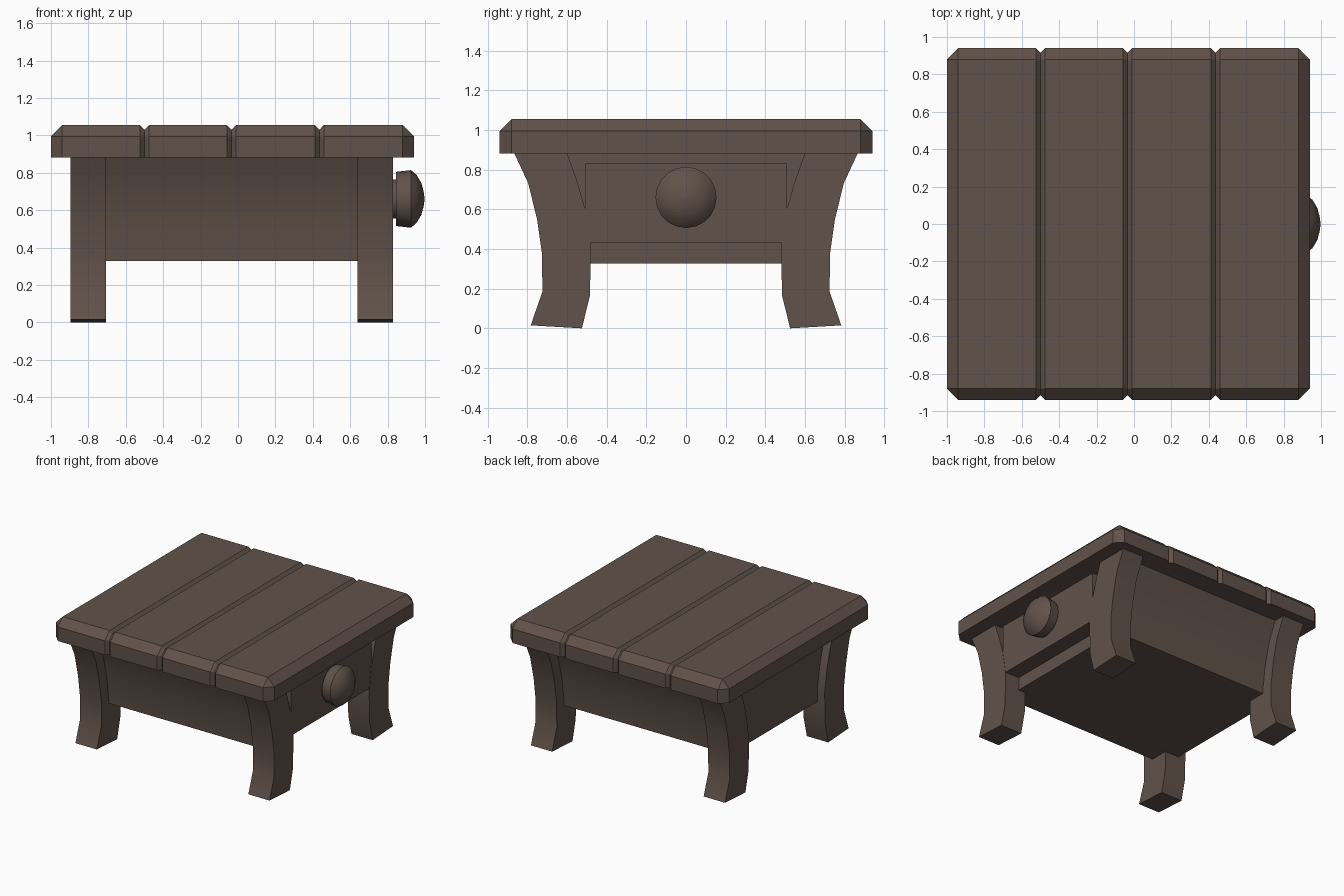
import bpy, bmesh, math

if "Cube" in bpy.data.objects:
    bpy.data.objects.remove(bpy.data.objects["Cube"])

wood = bpy.data.materials.new("dark_wood")
wood.diffuse_color = (0.12, 0.085, 0.069, 1)
wood.use_nodes = True
wood.node_tree.nodes["Principled BSDF"].inputs["Base Color"].default_value = wood.diffuse_color


def loft(name, rings, smooth=False):
    """Join equal-sized rings of points into a closed solid."""
    bm = bmesh.new()
    vs = [[bm.verts.new(p) for p in r] for r in rings]
    n = len(rings[0])
    for a, b in zip(vs, vs[1:]):
        for i in range(n):
            j = (i + 1) % n
            bm.faces.new((a[i], a[j], b[j], b[i]))
    bm.faces.new(vs[0])
    bm.faces.new(vs[-1])
    bmesh.ops.remove_doubles(bm, verts=bm.verts, dist=1e-4)
    bmesh.ops.recalc_face_normals(bm, faces=bm.faces)
    me = bpy.data.meshes.new(name)
    bm.to_mesh(me)
    bm.free()
    ob = bpy.data.objects.new(name, me)
    bpy.context.collection.objects.link(ob)
    me.materials.append(wood)
    if smooth:
        bpy.ops.object.select_all(action='DESELECT')
        ob.select_set(True)
        bpy.context.view_layer.objects.active = ob
        bpy.ops.object.shade_smooth_by_angle(angle=math.radians(30))
    return ob


def extrude_x(name, profile, x0, x1, smooth=False):
    return loft(name, [[(x, y, z) for y, z in profile] for x in (x0, x1)], smooth)


# Table top: chamfered slab with V grooves between the planks
Y, Z0, Z1, C = 0.94, 0.882, 1.055, 0.06


def slab_ring(x, d):
    half = [(Y - d, Z0), (Y - d, Z1 - C), (Y - C, Z1 - d)]
    return [(x, y, z) for y, z in half] + [(x, -y, z) for y, z in reversed(half)]


stations = [(-1, C), (-1 + C, 0)]
for gx in (-0.5, -0.035, 0.435):
    stations += [(gx - 0.024, 0), (gx, 0.025), (gx + 0.024, 0)]
stations += [(0.94 - C, 0), (0.94, C)]
loft("plank_top", [slab_ring(x, d) for x, d in stations])

# Four curved legs
outer = [(0.867, 0.885), (0.795, 0.73), (0.75, 0.545), (0.726, 0.375),
         (0.724, 0.185), (0.783, 0.015)]
inner = [(0.525, 0), (0.484, 0.165), (0.48, 0.42), (0.51, 0.605),
         (0.55, 0.745), (0.6, 0.885)]
for end, x0, x1 in (("back", -0.895, -0.705), ("drawer", 0.64, 0.828)):
    for side, s in (("left", -1), ("right", 1)):
        extrude_x(f"{end}_{side}_leg", [(s * y, z) for y, z in outer + inner],
                  x0, x1, True)

# Carcass whose sides follow the leg curve
flank = [(y - 0.093, z) for y, z in outer[:4]] + [(0.63, 0.327)]
extrude_x("carcass", flank + [(-y, z) for y, z in reversed(flank)],
          -0.83, 0.70, True)

# Drawer front, flush with the leg faces
extrude_x("drawer_front", [(-0.51, 0.43), (0.51, 0.43), (0.51, 0.832), (-0.51, 0.832)],
          0.68, 0.826)

# Round knob, turned about the x axis
knob = [(0.81, 0.105), (0.845, 0.105), (0.846, 0.145), (0.925, 0.154),
        (0.955, 0.128), (0.98, 0.085), (0.992, 0.042), (0.998, 0.0)]
N = 20
loft("drawer_knob", [[(x, max(r, 1e-3) * math.cos(2 * math.pi * i / N),
                       0.66 + max(r, 1e-3) * math.sin(2 * math.pi * i / N))
                      for i in range(N)] for x, r in knob], True)
